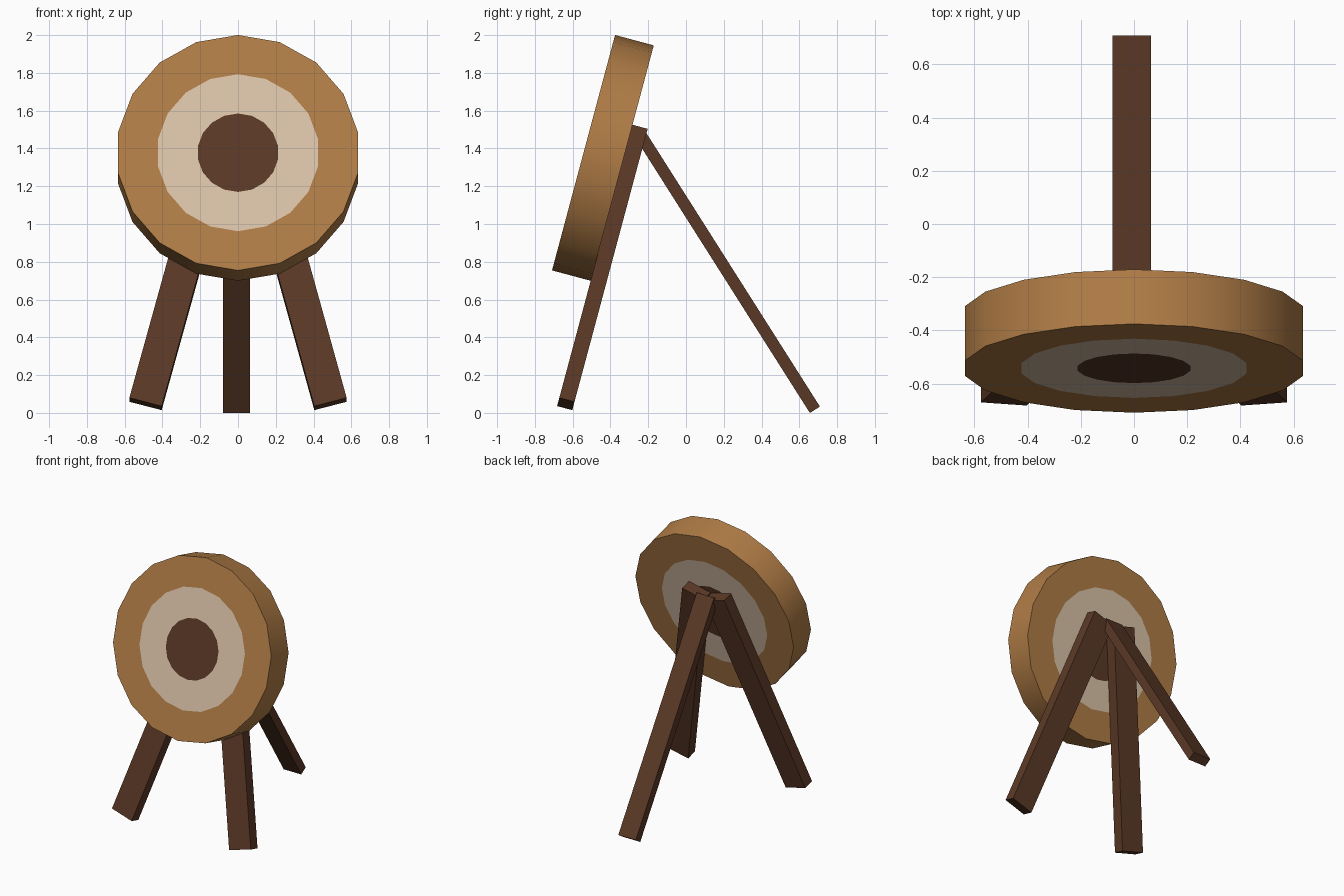
import bpy, bmesh, math
from mathutils import Vector, Matrix

if "Cube" in bpy.data.objects:
    bpy.data.objects.remove(bpy.data.objects["Cube"])


def material(name, rgb):
    m = bpy.data.materials.new(name)
    m.diffuse_color = (*rgb, 1)
    m.use_nodes = True
    m.node_tree.nodes["Principled BSDF"].inputs["Base Color"].default_value = m.diffuse_color
    return m


tan_wood = material("tan wood", (0.434, 0.202, 0.061))
cream = material("cream", (0.694, 0.539, 0.392))
dark_wood = material("dark wood", (0.102, 0.040, 0.019))

# Tilted frame shared by the disc and the two front legs
TILT = Matrix.Translation((0, -0.44, 1.35)) @ Matrix.Rotation(math.radians(-15), 4, 'X')
HALF = 0.106      # half thickness of the disc
SIDES = 18


def finish(name, bm, mats):
    bmesh.ops.recalc_face_normals(bm, faces=bm.faces)
    me = bpy.data.meshes.new(name)
    bm.to_mesh(me)
    bm.free()
    for m in mats:
        me.materials.append(m)
    ob = bpy.data.objects.new(name, me)
    bpy.context.collection.objects.link(ob)
    return ob


def beam(name, p0, p1, width, depth, side, frame=Matrix.Identity(4)):
    """Square-ended plank from p0 to p1; side is its width direction."""
    p0, p1 = Vector(p0), Vector(p1)
    axis = (p1 - p0).normalized()
    side = Vector(side).normalized()
    thick = axis.cross(side)
    rot = Matrix((side, thick, axis)).transposed().to_4x4()
    bm = bmesh.new()
    bmesh.ops.create_cube(bm, size=1)
    bmesh.ops.scale(bm, verts=bm.verts, vec=(width, depth, (p1 - p0).length))
    bm.transform(frame @ Matrix.Translation((p0 + p1) / 2) @ rot)
    return finish(name, bm, [dark_wood])


# Target disc: coloured rings on both faces, smooth rim
bm = bmesh.new()


def ring(radius, y):
    return [bm.verts.new((radius * math.sin(a), y, radius * math.cos(a)))
            for a in (2 * math.pi * i / SIDES for i in range(SIDES))]


def bridge(a, b, mat, smooth=False):
    for i in range(SIDES):
        j = (i + 1) % SIDES
        f = bm.faces.new((a[i], a[j], b[j], b[i]))
        f.material_index = mat
        f.smooth = smooth


rims = []
for y in (-HALF, HALF):
    outer, mid, inner = (ring(r, y) for r in (0.645, 0.43, 0.215))
    bridge(outer, mid, 0)
    bridge(mid, inner, 1)
    bm.faces.new(inner).material_index = 2
    rims.append(outer)
bridge(rims[0], rims[1], 0, True)
for v in rims:
    for i in range(SIDES):
        bm.edges.get((v[i], v[(i + 1) % SIDES])).smooth = False
bm.transform(TILT)
finish("target_disc", bm, [tan_wood, cream, dark_wood])

# Two front legs lying against the back of the disc
for s, name in ((-1, "front_leg_left"), (1, "front_leg_right")):
    y = HALF + 0.0415
    p0 = Vector((s * 0.4895, y, -1.309))
    p1 = Vector((s * 0.0886, y, 0.187))
    d = p1 - p0
    beam(name, p0, p1, 0.177, 0.083, (d.z, 0, -d.x), TILT)

# Rear prop leg
beam("rear_leg", (-0.008, 0.6825, 0.0165), (-0.008, -0.245, 1.478), 0.145, 0.063, (1, 0, 0))
